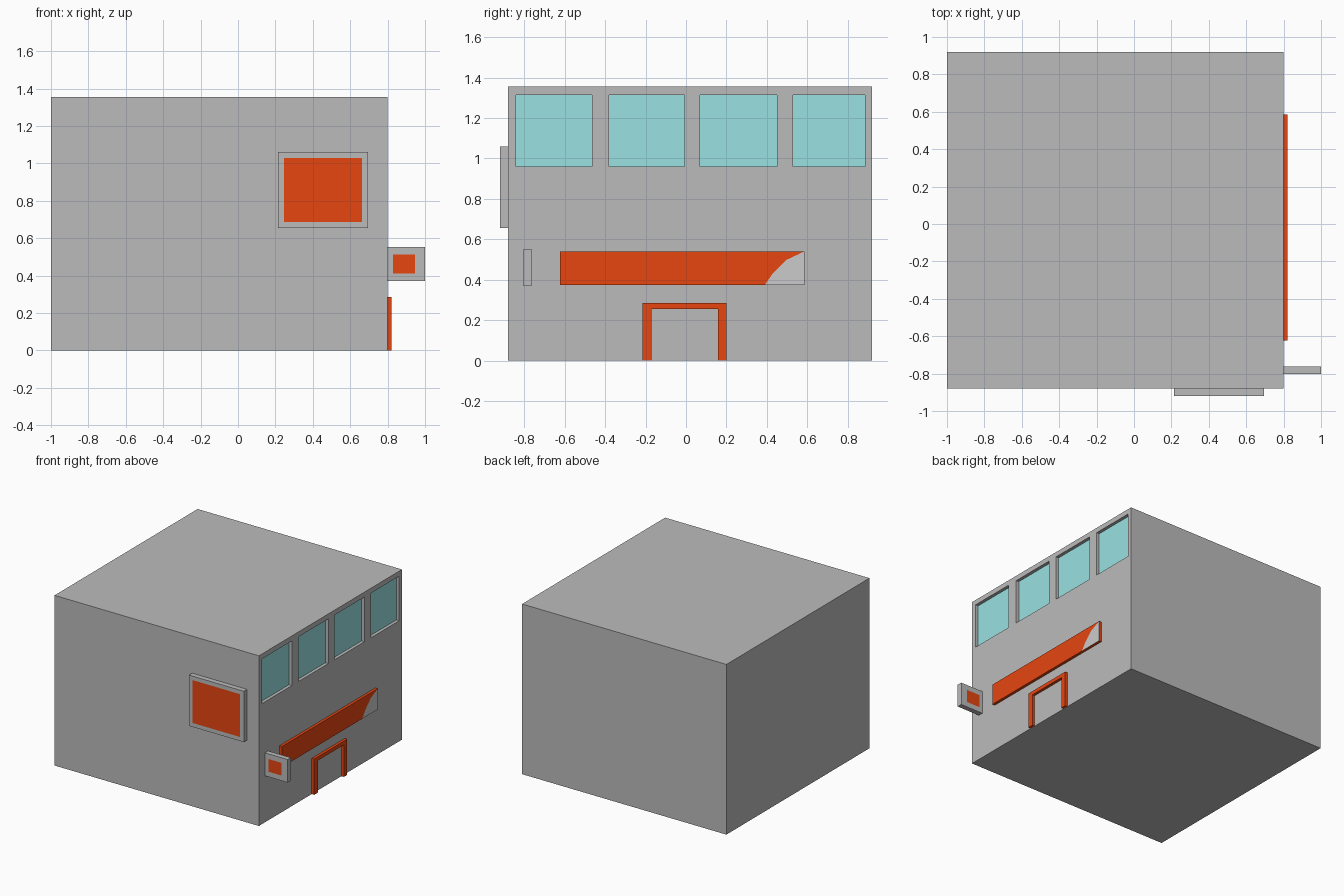
import bpy, bmesh
from mathutils import Vector

if "Cube" in bpy.data.objects:
    bpy.data.objects.remove(bpy.data.objects["Cube"])


def material(name, rgb):
    m = bpy.data.materials.new(name)
    m.diffuse_color = (*rgb, 1)
    m.use_nodes = True
    m.node_tree.nodes["Principled BSDF"].inputs["Base Color"].default_value = m.diffuse_color
    return m


GREY = material("wall_grey", (0.5, 0.5, 0.5))
LIGHT = material("light_grey", (0.61, 0.61, 0.61))
ORANGE = material("orange", (0.8, 0.06, 0.005))
GLASS = material("glass", (0.32, 0.75, 0.75))


def finish(name, bm, *mats):
    bmesh.ops.recalc_face_normals(bm, faces=bm.faces)
    me = bpy.data.meshes.new(name)
    bm.to_mesh(me)
    bm.free()
    for m in mats:
        me.materials.append(m)
    ob = bpy.data.objects.new(name, me)
    bpy.context.collection.objects.link(ob)
    return ob


def box_mesh(lo, hi):
    lo, hi = Vector(lo), Vector(hi)
    bm = bmesh.new()
    bmesh.ops.create_cube(bm, size=1)
    bmesh.ops.scale(bm, vec=hi - lo, verts=bm.verts)
    bmesh.ops.translate(bm, vec=(lo + hi) / 2, verts=bm.verts)
    return bm


def box(name, lo, hi, *mats):
    return finish(name, box_mesh(lo, hi), *mats)


def sign(name, lo, hi, margin, sides, shift=0):
    """Grey box with a flush orange panel on the given y sides."""
    bm = box_mesh(lo, hi)
    bm.normal_update()
    panels = [f for f in bm.faces if any(f.normal.y * s > 0.9 for s in sides)]
    bmesh.ops.inset_individual(bm, faces=panels, thickness=margin, use_even_offset=True)
    for f in panels:
        f.material_index = 1
        bmesh.ops.translate(bm, vec=(shift, 0, 0), verts=f.verts)
    return finish(name, bm, GREY, ORANGE)


def wall_relief(pts, loops, depth):
    """Flat outline(s) in y-z on the right wall, extruded outwards."""
    bm = bmesh.new()
    vs = [bm.verts.new((WALL, y, z)) for y, z in pts]
    faces = [bm.faces.new([vs[i] for i in loop]) for loop in loops]
    out = bmesh.ops.extrude_face_region(bm, geom=faces)["geom"]
    bmesh.ops.translate(bm, vec=(depth, 0, 0),
                        verts=[g for g in out if isinstance(g, bmesh.types.BMVert)])
    return bm


WALL = 0.8

# Main block with recessed upper windows
building = box("building", (-1, -0.88, 0), (WALL, 0.92, 1.355), GREY)
for i, (y0, y1) in enumerate([(-0.84, -0.465), (-0.38, -0.007), (0.07, 0.449), (0.53, 0.885)]):
    cutter = box("window_cutter", (WALL - 0.04, y0, 0.96), (WALL + 0.1, y1, 1.315), GREY)
    cutter.hide_render = True
    mod = building.modifiers.new("window", "BOOLEAN")
    mod.operation, mod.solver, mod.object = "DIFFERENCE", "EXACT", cutter
    bpy.context.view_layer.objects.active = building
    bpy.ops.object.modifier_apply(modifier=mod.name)
    bpy.data.objects.remove(cutter)
    box(f"window_pane_{i + 1}", (WALL - 0.04, y0, 0.96), (WALL - 0.025, y1, 1.315), GLASS)

# Framed panel on the front and projecting sign at the corner
sign("front_panel", (0.213, -0.92, 0.655), (0.695, -0.88, 1.06), 0.032, [-1])
sign("projecting_sign", (WALL, -0.803, 0.37), (1.0, -0.763, 0.553), 0.041, [-1, 1], -0.012)

# Long fascia board with a curved light corner
bm = wall_relief([(-0.622, 0.375), (0.39, 0.375), (0.585, 0.375), (0.585, 0.54), (-0.622, 0.54),
                  (0.43, 0.433), (0.495, 0.498)],
                 [(0, 1, 5, 6, 3, 4), (1, 2, 3, 6, 5)], 0.022)
bm.normal_update()
for f in bm.faces:
    corner = abs(f.normal.x) > 0.9 and f.calc_center_median().y > 0.4
    f.material_index = 1 if corner else 0
finish("fascia_board", bm, ORANGE, LIGHT)

# Door surround
bm = wall_relief([(-0.215, 0), (-0.17, 0), (-0.17, 0.255), (0.158, 0.255), (0.158, 0),
                  (0.2, 0), (0.2, 0.285), (-0.215, 0.285)], [range(8)], 0.022)
finish("door_surround", bm, ORANGE)
